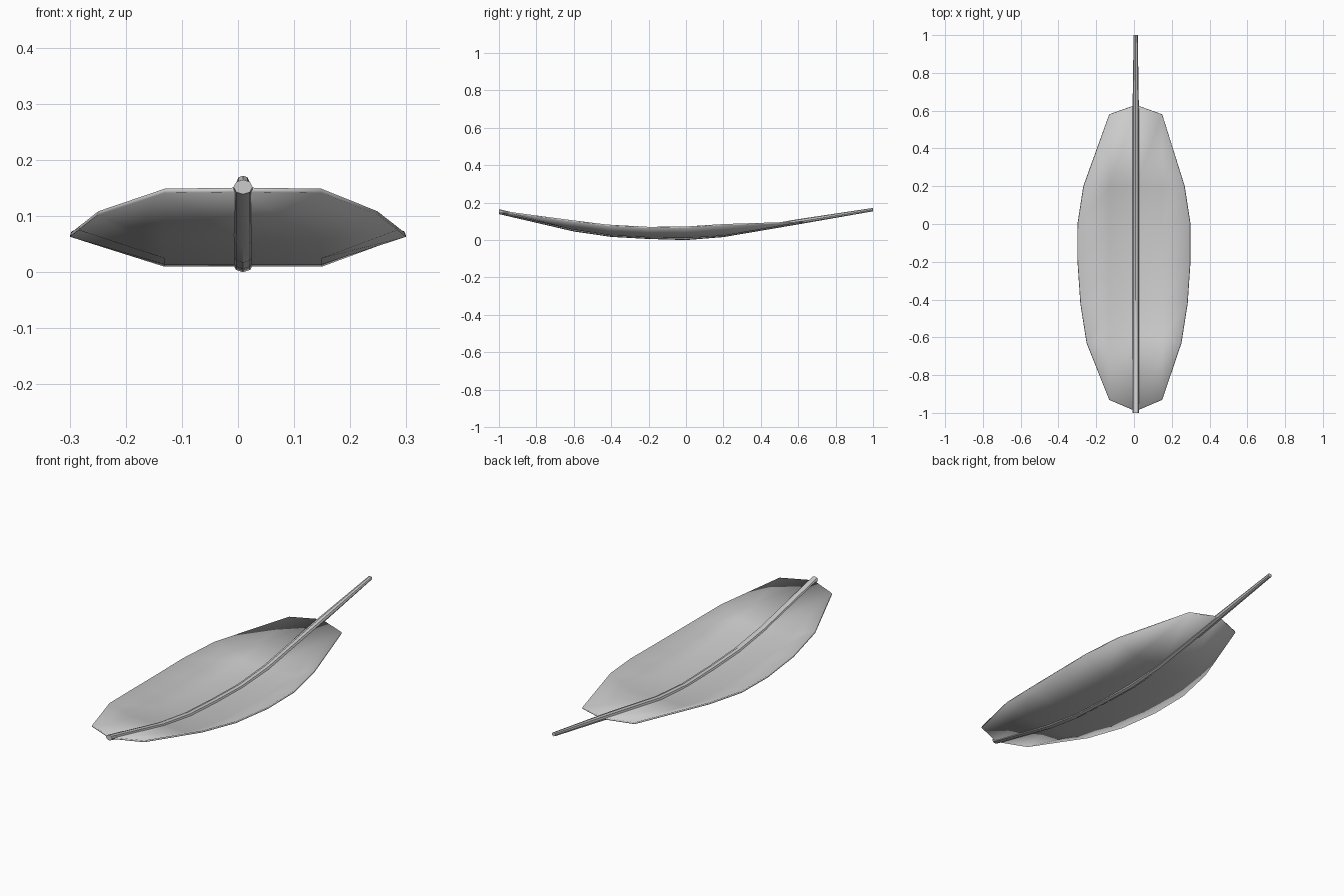
import bpy, bmesh, math

if "Cube" in bpy.data.objects:
    bpy.data.objects.remove(bpy.data.objects["Cube"])

CX = 0.009  # quill / blade centre line


def make_object(name, bm):
    bmesh.ops.recalc_face_normals(bm, faces=bm.faces)
    mesh = bpy.data.meshes.new(name)
    bm.to_mesh(mesh)
    bm.free()
    ob = bpy.data.objects.new(name, mesh)
    bpy.context.collection.objects.link(ob)
    bpy.ops.object.select_all(action='DESELECT')
    bpy.context.view_layer.objects.active = ob
    ob.select_set(True)
    bpy.ops.object.shade_smooth_by_angle(angle=math.radians(35))
    return ob


# Vane: flat middle band with margins curling upwards
# (centre y, centre z, inner y, inner z, edge x, edge y, edge z)
rows = [
    (-0.99, 0.147, -0.93, 0.145, 0.14, -0.93, 0.145),
    (-0.60, 0.059, -0.61, 0.061, 0.25, -0.63, 0.105),
    (-0.40, 0.029, -0.40, 0.029, 0.283, -0.42, 0.079),
    (-0.20, 0.018, -0.20, 0.018, 0.298, -0.20, 0.067),
    (0.00, 0.014, 0.00, 0.014, 0.298, 0.00, 0.069),
    (0.20, 0.027, 0.20, 0.027, 0.267, 0.20, 0.082),
    (0.63, 0.100, 0.58, 0.094, 0.14, 0.58, 0.094),
]
bm = bmesh.new()
grid = []
for cy, cz, iy, iz, ex, ey, ez in rows:
    shift = CX if ex < 0.2 else 0
    grid.append([bm.verts.new(p) for p in (
        (-ex + shift, ey, ez), (CX - 0.14, iy, iz), (CX, cy, cz),
        (CX + 0.14, iy, iz), (ex + shift, ey, ez))])
for a, b in zip(grid, grid[1:]):
    for i in range(4):
        bm.faces.new((a[i], a[i + 1], b[i + 1], b[i]))
bmesh.ops.remove_doubles(bm, verts=bm.verts, dist=0.001)
vane = make_object("vane", bm)
solid = vane.modifiers.new("thickness", 'SOLIDIFY')
solid.thickness = 0.008
solid.offset = 0

# Quill: tapered eight-sided tube following the curve of the vane
# (y, z, half width, half height)
path = [(-1.0, 0.152, 0.017, 0.013), (-0.6, 0.060, 0.018, 0.014),
        (-0.4, 0.031, 0.018, 0.014), (-0.2, 0.020, 0.018, 0.014),
        (0.0, 0.0145, 0.018, 0.0145), (0.2, 0.030, 0.018, 0.014),
        (0.6, 0.098, 0.017, 0.014), (1.0, 0.163, 0.011, 0.009)]
SIDES = 8
bm = bmesh.new()
rings = []
for y, z, w, h in path:
    rings.append([bm.verts.new((CX + w * math.cos(t), y, z + h * math.sin(t)))
                  for t in (2 * math.pi * k / SIDES for k in range(SIDES))])
for a, b in zip(rings, rings[1:]):
    for k in range(SIDES):
        n = (k + 1) % SIDES
        bm.faces.new((a[k], a[n], b[n], b[k]))
bm.faces.new(rings[0])
bm.faces.new(rings[-1])
quill = make_object("quill", bm)
for p in quill.data.polygons:
    if len(p.vertices) == 4:
        p.use_smooth = True
